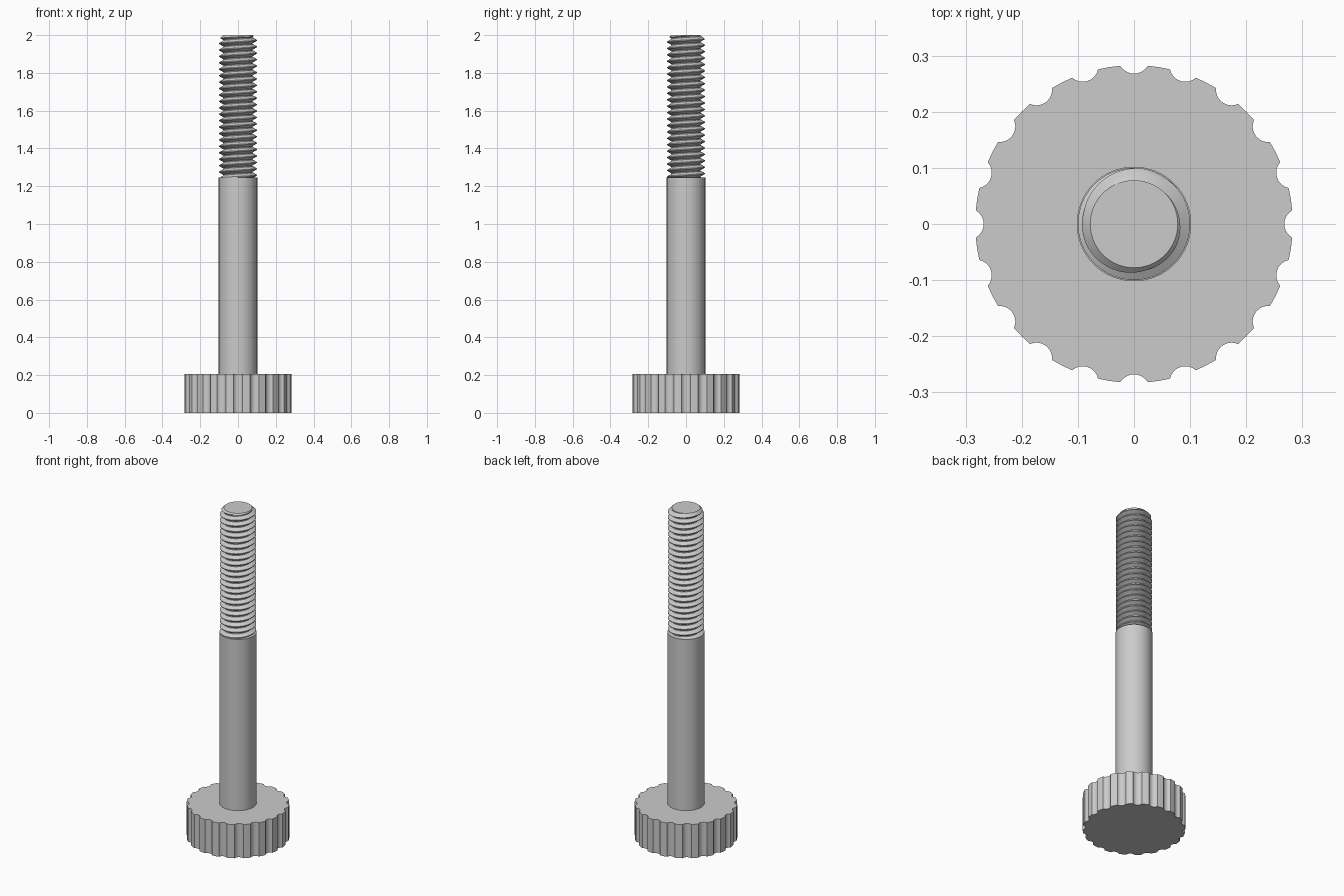
import bpy, bmesh
from math import cos, sin, pi, tau, radians, acos, atan2
from mathutils import Vector

cube = bpy.data.objects.get("Cube")
if cube:
    bpy.data.objects.remove(cube, do_unlink=True)

# Single metal colour
steel = bpy.data.materials.new("plain steel grey")
steel.use_nodes = True
color = (0.6, 0.6, 0.6, 1)
steel.diffuse_color = color
for node in steel.node_tree.nodes:
    if node.type == 'BSDF_PRINCIPLED':
        node.inputs["Base Color"].default_value = color

HEAD_R, HEAD_TOP = 0.283, 0.205
SHANK_R, SHANK_TOP = 0.102, 1.245
TOP = 2.0


def finish(name, bm):
    bmesh.ops.recalc_face_normals(bm, faces=bm.faces)
    mesh = bpy.data.meshes.new(name)
    bm.to_mesh(mesh)
    bm.free()
    mesh.materials.append(steel)
    obj = bpy.data.objects.new(name, mesh)
    bpy.context.collection.objects.link(obj)
    bpy.ops.object.select_all(action='DESELECT')
    obj.select_set(True)
    bpy.context.view_layer.objects.active = obj
    bpy.ops.object.shade_smooth_by_angle(angle=radians(30))
    return obj


def prism(name, outline, z0, z1):
    """Extrude a closed outline straight up."""
    bm = bmesh.new()
    face = bm.faces.new([bm.verts.new((x, y, z0)) for x, y in outline])
    grown = bmesh.ops.extrude_face_region(bm, geom=[face], use_keep_orig=True)
    moved = [v for v in grown["geom"] if isinstance(v, bmesh.types.BMVert)]
    bmesh.ops.translate(bm, verts=moved, vec=(0, 0, z1 - z0))
    return finish(name, bm)


# Thumb head: round disc with scooped grip notches
NOTCHES, NOTCH_R, NOTCH_C, STEPS = 20, 0.028, 0.296, 10
step = tau / NOTCHES
half = acos((HEAD_R**2 + NOTCH_C**2 - NOTCH_R**2) / (2 * HEAD_R * NOTCH_C))
corner = Vector((HEAD_R * cos(half) - NOTCH_C, HEAD_R * sin(half)))
start = atan2(corner.y, corner.x)
outline = []
for n in range(NOTCHES):
    a = n * step
    for i in range(STEPS + 1):
        t = -start + (2 * start - tau) * i / STEPS
        x, y = NOTCH_C + NOTCH_R * cos(t), NOTCH_R * sin(t)
        outline.append((x * cos(a) - y * sin(a), x * sin(a) + y * cos(a)))
    middle = a + step / 2
    outline.append((HEAD_R * cos(middle), HEAD_R * sin(middle)))
prism("thumb_head", outline, 0, HEAD_TOP)

# Plain shank
SEG = 64
ring = [(SHANK_R * cos(tau * i / SEG), SHANK_R * sin(tau * i / SEG))
        for i in range(SEG)]
prism("plain_shank", ring, HEAD_TOP, SHANK_TOP)

# Helical thread: rows climb one pitch per turn, with a chamfered tip
PITCH, ROOT, CREST = 0.034, 0.078, 0.1
PROFILE = [0, 0, 1/3, 2/3, 1, 1, 2/3, 1/3]
ROWS = len(PROFILE)
BOTTOM = SHANK_TOP - 0.02
PHASE = TOP - 0.015 - PITCH * (4.5 / ROWS + 0.375)
turns = int((TOP - BOTTOM) / PITCH) + 3
bm = bmesh.new()
columns = []
for i in range(SEG + 1):
    a = tau * i / SEG
    column = []
    for j in range((turns + 2) * ROWS):
        z = PHASE + PITCH * (j / ROWS - turns + i / SEG)
        z = max(BOTTOM, min(TOP, z))
        r = ROOT + (CREST - ROOT) * PROFILE[j % ROWS]
        r = ROOT if z <= BOTTOM else min(r, ROOT + TOP - z)
        column.append(bm.verts.new((r * cos(a), r * sin(a), z)))
    columns.append(column)
for left, right in zip(columns, columns[1:]):
    for j in range(len(left) - 1):
        bm.faces.new((left[j], right[j], right[j + 1], left[j + 1]))
bmesh.ops.remove_doubles(bm, verts=bm.verts, dist=0.00005)
bmesh.ops.holes_fill(bm, edges=[e for e in bm.edges if e.is_boundary], sides=0)
finish("threaded_end", bm)
